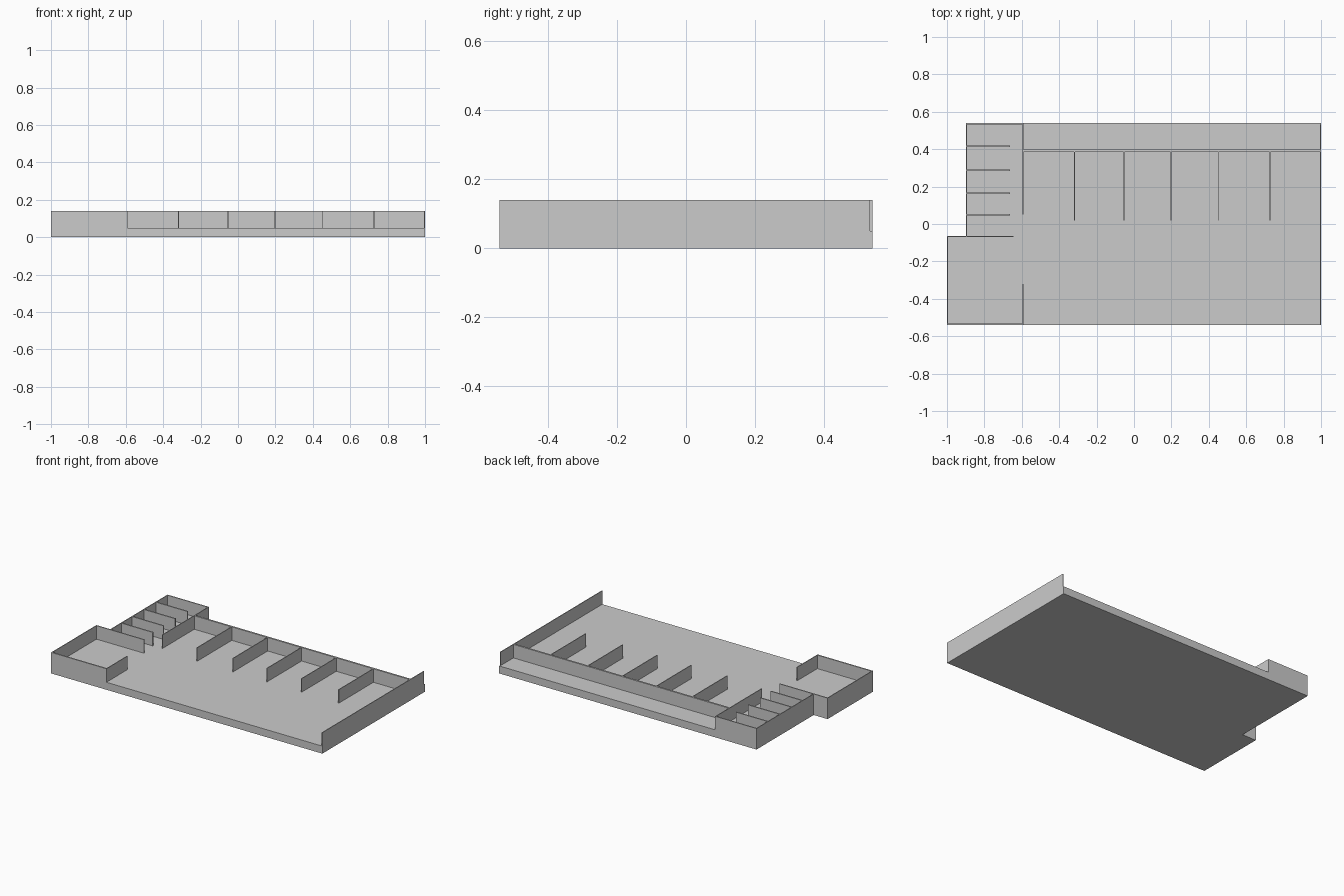
import bpy, bmesh

if "Cube" in bpy.data.objects:
    bpy.data.objects.remove(bpy.data.objects["Cube"])

FLOOR, TOP = 0.05, 0.14


def prism(name, outline, z0, z1):
    bm = bmesh.new()
    face = bm.faces.new([bm.verts.new((x, y, z0)) for x, y in outline])
    new = bmesh.ops.extrude_face_region(bm, geom=[face])["geom"]
    verts = [v for v in new if isinstance(v, bmesh.types.BMVert)]
    bmesh.ops.translate(bm, verts=verts, vec=(0, 0, z1 - z0))
    bmesh.ops.recalc_face_normals(bm, faces=bm.faces)
    mesh = bpy.data.meshes.new(name)
    bm.to_mesh(mesh)
    bm.free()
    bpy.context.collection.objects.link(bpy.data.objects.new(name, mesh))


def wall(name, x0, x1, y0, y1):
    prism(name, [(x0, y0), (x1, y0), (x1, y1), (x0, y1)], FLOOR, TOP)


# Floor slab with a notch at the back left
prism("floor_slab", [(-1, -0.54), (1, -0.54), (1, 0.54), (-0.898, 0.54),
                     (-0.898, -0.063), (-1, -0.063)], 0, FLOOR)

# Front left room
wall("front_room_left_wall", -1, -0.995, -0.54, -0.063)
wall("front_room_front_wall", -0.995, -0.592, -0.54, -0.531)
wall("front_room_side_wall", -0.597, -0.592, -0.531, -0.32)
wall("front_room_back_wall", -0.995, -0.645, -0.07, -0.063)

# Back left wing
wall("wing_left_wall", -0.898, -0.893, -0.063, 0.54)
wall("wing_back_wall", -0.893, -0.592, 0.533, 0.54)
wall("wing_side_wall", -0.597, -0.592, 0.05, 0.533)
for i, y in enumerate((0.05, 0.164, 0.288, 0.415)):
    wall(f"wing_partition_{i + 1}", -0.893, -0.662, y - 0.004, y + 0.004)

# Right wall, long rear wall and bay dividers
wall("right_wall", 0.995, 1, -0.54, 0.533)
wall("long_rear_wall", -0.592, 0.995, 0.385, 0.397)
for i, x in enumerate((-0.318, -0.053, 0.197, 0.453, 0.727)):
    wall(f"bay_divider_{i + 1}", x - 0.0025, x + 0.0025, 0.02, 0.385)
